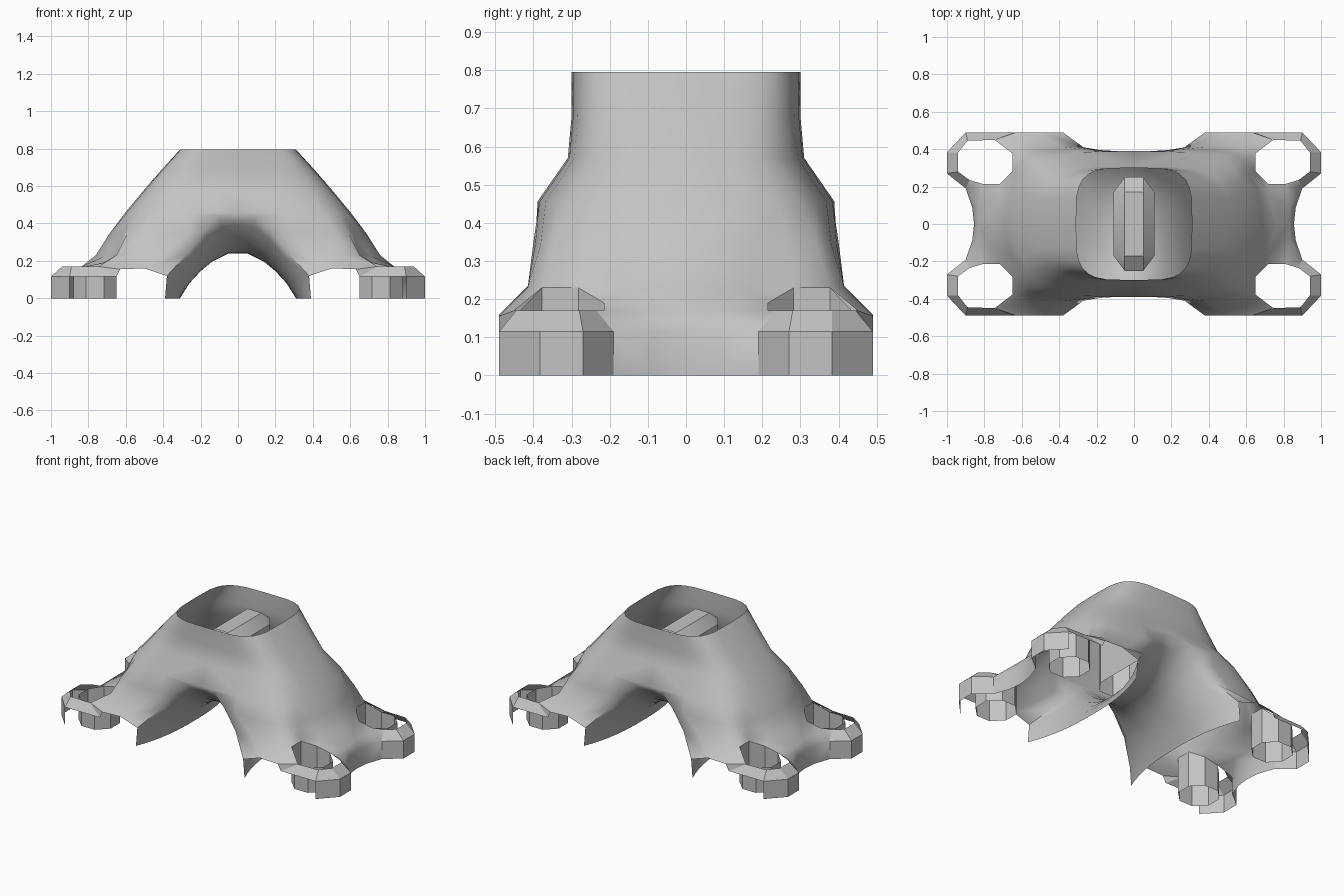
import bpy, bmesh, math
from mathutils import Vector

cube = bpy.data.objects.get("Cube")
if cube:
    bpy.data.objects.remove(cube, do_unlink=True)

grey = bpy.data.materials.new("plain_grey")
grey.use_nodes = True
colour = (0.55, 0.55, 0.55, 1)
grey.diffuse_color = colour
grey.node_tree.nodes["Principled BSDF"].inputs["Base Color"].default_value = colour


def floor(p, z=0):
    return (p[0], p[1], z)


def strip(upper, lower):
    """Quads joining two matching rows of points."""
    return [(upper[i], upper[i + 1], lower[i + 1], lower[i])
            for i in range(len(upper) - 1)]


def build(name, faces, smooth_angle=30):
    """Make one quarter from faces, mirrored across x and y."""
    bm = bmesh.new()
    for points in faces:
        bm.faces.new([bm.verts.new(p) for p in points])
    bmesh.ops.remove_doubles(bm, verts=bm.verts, dist=0.0005)
    bmesh.ops.recalc_face_normals(bm, faces=bm.faces)
    bm.faces.ensure_lookup_table()
    first = bm.faces[0]
    first.normal_update()
    if first.normal.dot(Vector((0.1, 0.1, 1))) < 0:
        bmesh.ops.reverse_faces(bm, faces=bm.faces)
    mesh = bpy.data.meshes.new(name)
    bm.to_mesh(mesh)
    bm.free()
    mesh.materials.append(grey)
    obj = bpy.data.objects.new(name, mesh)
    bpy.context.collection.objects.link(obj)
    mirror = obj.modifiers.new("quarters", "MIRROR")
    mirror.use_axis = (True, True, False)
    bpy.ops.object.select_all(action="DESELECT")
    obj.select_set(True)
    bpy.context.view_layer.objects.active = obj
    bpy.ops.object.modifier_apply(modifier=mirror.name)
    bpy.ops.object.shade_smooth_by_angle(angle=math.radians(smooth_angle))


COLUMNS = 7


def rounded_row(half_x, half_y, z, power=3.2):
    """Quarter of a rounded rectangle, from the y axis to the x axis."""
    row = []
    for i in range(COLUMNS + 1):
        a = math.pi / 2 * i / COLUMNS
        row.append((half_x * math.sin(a) ** (2 / power),
                    half_y * max(math.cos(a), 0) ** (2 / power), z))
    return row


# Upright foot socket: a narrow octagonal tube, taller on the leg side
centre_x, centre_y, apothem = 0.765, 0.33, 0.115
socket = []
for i, z in enumerate([0.23, 0.23, 0.19, 0.17, 0.16, 0.16, 0.16, 0.16]):
    a = math.radians(157.5 + 45 * i)
    r = apothem / math.cos(math.pi / 8)
    socket.append((centre_x + r * math.cos(a), centre_y + r * math.sin(a), z))
leg_rim = socket[:4]
outer_rim = [(0.88, 0.235, 0.17), (0.94, 0.28, 0.17), (0.94, 0.383, 0.17),
             (0.89, 0.445, 0.17), (0.745, 0.45, 0.17)]

# Body: stacked rounded sections, open at the top
sections = [rounded_row(0.31, 0.3, 0.795, 4), rounded_row(0.415, 0.3, 0.68, 3.8),
            rounded_row(0.51, 0.31, 0.57, 3.6), rounded_row(0.605, 0.39, 0.455, 3.6)]
waist = sections[-1]
shoulder = [(0.27, 0.41, 0.24), (0.4, 0.415, 0.23), (0.56, 0.415, 0.23),
            leg_rim[0], leg_rim[1], (0.715, 0.165, 0.225), (0.76, 0, 0.23)]
# Halfway ring that keeps the legs slightly bulged
bulge = []
for upper, lower in zip(waist[1:], shoulder):
    middle = (Vector(upper) + Vector(lower)) / 2
    bulge.append((middle.x * 1.01, middle.y * 1.01, middle.z))
bulge[0] = ((waist[1][0] + shoulder[0][0]) / 2, 0.4, 0.35)
body = []
for upper, lower in zip(sections, sections[1:]):
    body += strip(upper, lower)
body += strip(waist[1:], bulge) + strip(bulge, shoulder)

# Flange along the long side and the hollowed ends between the feet
flange = [(0.38, 0.49, 0.12), (0.5, 0.49, 0.16), (0.63, 0.49, 0.155)]
ledge = [(0.835, 0.09, 0.17), (0.835, 0, 0.17)]
end_wall = [(0.9, 0.19, 0.115), (0.865, 0.09, 0.115), (0.855, 0, 0.115)]
body += strip(shoulder[:3], flange)
body += [(shoulder[2], leg_rim[0], outer_rim[-1], flange[2]),
         (leg_rim[1], leg_rim[2], shoulder[5]),
         (leg_rim[2], leg_rim[3], ledge[0], shoulder[5]),
         (shoulder[5], ledge[0], ledge[1], shoulder[6]),
         (leg_rim[3], outer_rim[0], end_wall[0], ledge[0])]
body += [(ledge[0], end_wall[0], end_wall[1])]
body += strip(ledge, end_wall[1:])
body += strip(end_wall, [floor(p) for p in end_wall])

# Flared arch under the body, curving out to meet the front and back
edge = [waist[0], (0.1, 0.39, 0.44), (0.18, 0.395, 0.36), shoulder[0], flange[0],
        (0.39, 0.49, 0)]
arch = [(0, 0, 0.24), (0.05, 0, 0.24), (0.14, 0, 0.195), (0.2, 0, 0.145),
        (0.26, 0, 0.08), (0.31, 0, 0)]
body += [(waist[0], waist[1], edge[1]), (waist[1], bulge[0], edge[2], edge[1]),
         (bulge[0], shoulder[0], edge[2])]
STEPS = 8
rows = []
for step in range(STEPS + 1):
    t = step / STEPS
    flare = t ** 2.5
    rows.append([(a[0] + (e[0] - a[0]) * flare, e[1] * t,
                  a[2] + (e[2] - a[2]) * flare) for a, e in zip(arch, edge)])
for inner, outer in zip(rows, rows[1:]):
    body += strip(inner, outer)
build("body_shell", body, 60)

# Bevelled foot rims with an upright outer wall, open towards the long side
band = [end_wall[0], (1, 0.27, 0.115), (1, 0.383, 0.115), (0.9, 0.49, 0.115),
        (0.65, 0.49, 0.115)]
wall = band[:4]
feet = strip(outer_rim, band)
feet += [(flange[2], outer_rim[-1], band[-1])]
feet += strip(wall, [floor(p) for p in wall])
build("foot_rims", feet)

# Octagonal tubes inside the feet
ring = socket + socket[:1]
build("foot_sockets", strip(ring, [floor(p) for p in ring]))

# Chamfered block standing inside the opening
top_z, side_z, base_z = 0.73, 0.67, 0.36
top = [(0, 0.17, top_z), (0.05, 0.17, top_z), (0.05, 0, top_z), (0, 0, top_z)]
side = [(0, 0.25, side_z), (0.05, 0.25, side_z), (0.11, 0.17, side_z), (0.11, 0, side_z)]
block = [tuple(top),
         (top[0], top[1], side[1], side[0]),
         (top[1], side[2], side[1]),
         (top[1], top[2], side[3], side[2])]
block += strip(side, [floor(p, base_z) for p in side])
build("inner_block", block)
